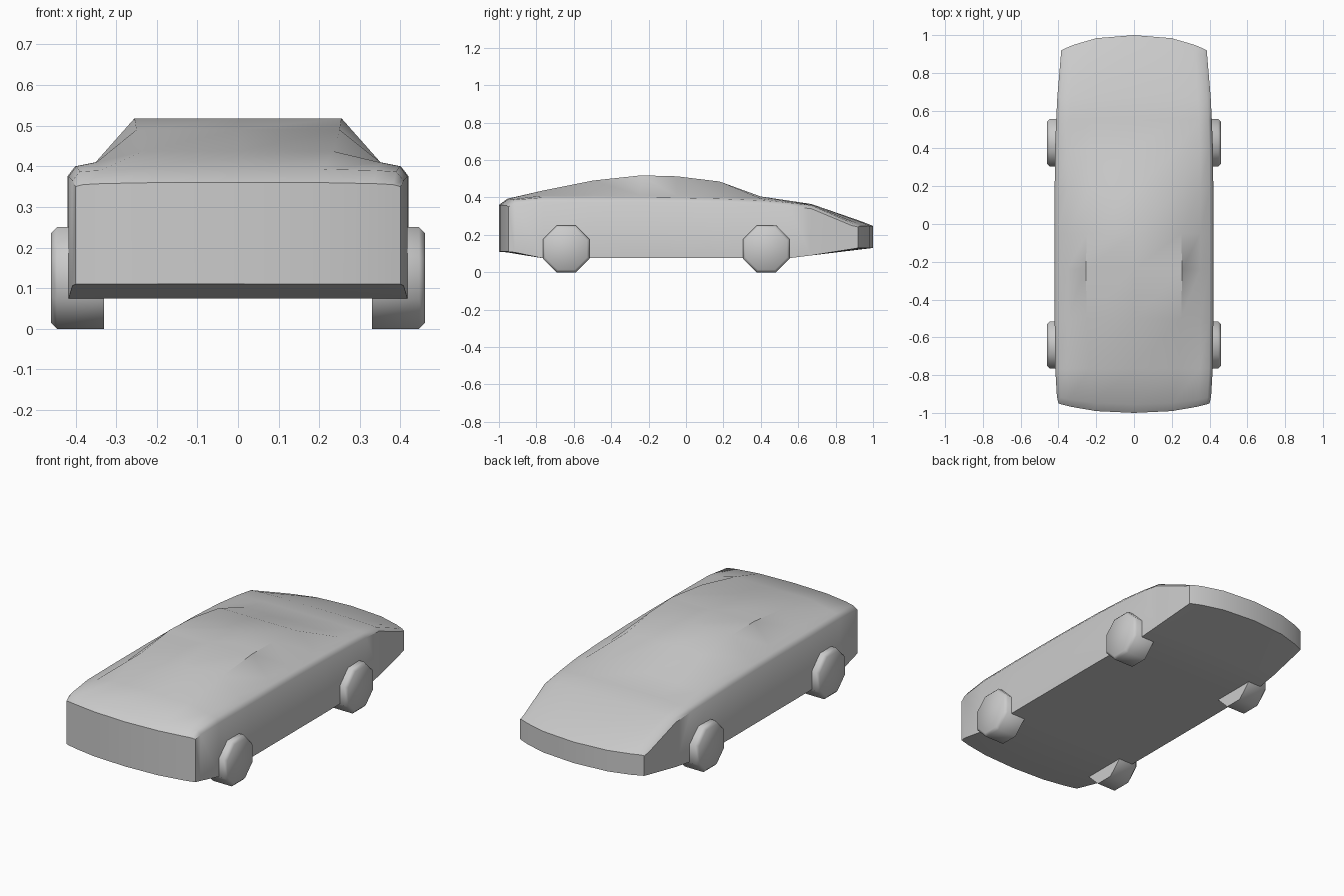
import bpy, bmesh, math
from mathutils import Matrix

if "Cube" in bpy.data.objects:
    bpy.data.objects.remove(bpy.data.objects["Cube"])

# Body stations, front to rear:
# y, half width, bottom z, side top z, shoulder z, roof edge x, roof z, end bow
STATIONS = [
    (-1.00, .400, .110, .350, .355, .20, .360, .050),
    (-.955, .408, .106, .365, .387, .21, .393, .040),
    (-.765, .417, .075, .375, .400, .235, .437, 0),
    (-.50, .420, .075, .375, .400, .25, .490, 0),
    (-.24, .420, .075, .375, .400, .255, .518, 0),
    (-.05, .420, .075, .374, .398, .25, .513, 0),
    (.18, .420, .075, .370, .393, .24, .485, 0),
    (.40, .418, .075, .362, .384, .23, .405, 0),
    (.55, .412, .075, .352, .372, .22, .383, 0),
    (.67, .406, .090, .340, .358, .21, .365, 0),
    (.95, .388, .124, .250, .262, .20, .268, -.065),
    (1.00, .385, .130, .242, .246, .20, .248, -.080),
]


def section(w, zb, zs, zsh, rx, zr):
    # half section columns: centre, roof edge, roof base, shoulder, side
    zbase = zsh + min(.010, (zr - zsh) * .5)
    half = [(0, zr), (rx, zr), (w * .835, zbase), (w * .955, zsh), (w, zs)]
    return [(-x, z) for x, z in half[:0:-1]] + half


def build_body():
    bm = bmesh.new()
    tops, bottoms = [], []
    for y, w, zb, zs, zsh, rx, zr, bow in STATIONS:
        pts = section(w, zb, zs, zsh, rx, zr)
        ys = [y + bow * (abs(x) / w) ** 2.4 for x, z in pts]
        tops.append([bm.verts.new((x, yy, z)) for (x, z), yy in zip(pts, ys)])
        bottoms.append([bm.verts.new((x, yy, zb)) for (x, z), yy in zip(pts, ys)])
    n = len(tops[0])
    for i in range(len(tops) - 1):
        # upper skin and floor
        for rows in (tops, bottoms):
            for j in range(n - 1):
                bm.faces.new((rows[i][j], rows[i][j + 1], rows[i + 1][j + 1], rows[i + 1][j]))
        # flanks
        for j in (0, n - 1):
            bm.faces.new((tops[i][j], tops[i + 1][j], bottoms[i + 1][j], bottoms[i][j]))
    # front and rear panels
    for i in (0, -1):
        for j in range(n - 1):
            bm.faces.new((tops[i][j], tops[i][j + 1], bottoms[i][j + 1], bottoms[i][j]))
    finish(bm, "car_body", 42)


def build_wheel(name, side, y):
    bm = bmesh.new()
    bmesh.ops.create_cone(bm, cap_ends=True, segments=8, depth=.13,
                          radius1=.125 / math.cos(math.pi / 8),
                          radius2=.125 / math.cos(math.pi / 8))
    # turn so that a flat rests on the ground
    bmesh.ops.rotate(bm, verts=bm.verts, matrix=Matrix.Rotation(math.pi / 8, 3, 'Z'))
    bmesh.ops.rotate(bm, verts=bm.verts, matrix=Matrix.Rotation(math.pi / 2, 3, 'Y'))
    # chamfered outer rim
    rim = [e for e in bm.edges if all(v.co.x * side > .06 for v in e.verts)]
    bmesh.ops.bevel(bm, geom=rim, offset=.014, segments=1, affect='EDGES')
    bmesh.ops.translate(bm, verts=bm.verts, vec=(side * .395, y, .125))
    finish(bm, name, 50)


def finish(bm, name, angle):
    bmesh.ops.recalc_face_normals(bm, faces=bm.faces)
    me = bpy.data.meshes.new(name)
    bm.to_mesh(me)
    bm.free()
    ob = bpy.data.objects.new(name, me)
    bpy.context.collection.objects.link(ob)
    bpy.ops.object.select_all(action='DESELECT')
    ob.select_set(True)
    bpy.context.view_layer.objects.active = ob
    bpy.ops.object.shade_smooth_by_angle(angle=math.radians(angle))


build_body()
for end, y in (("front", -.64), ("rear", .43)):
    for label, side in (("left", -1), ("right", 1)):
        build_wheel(f"{end}_{label}_wheel", side, y)
